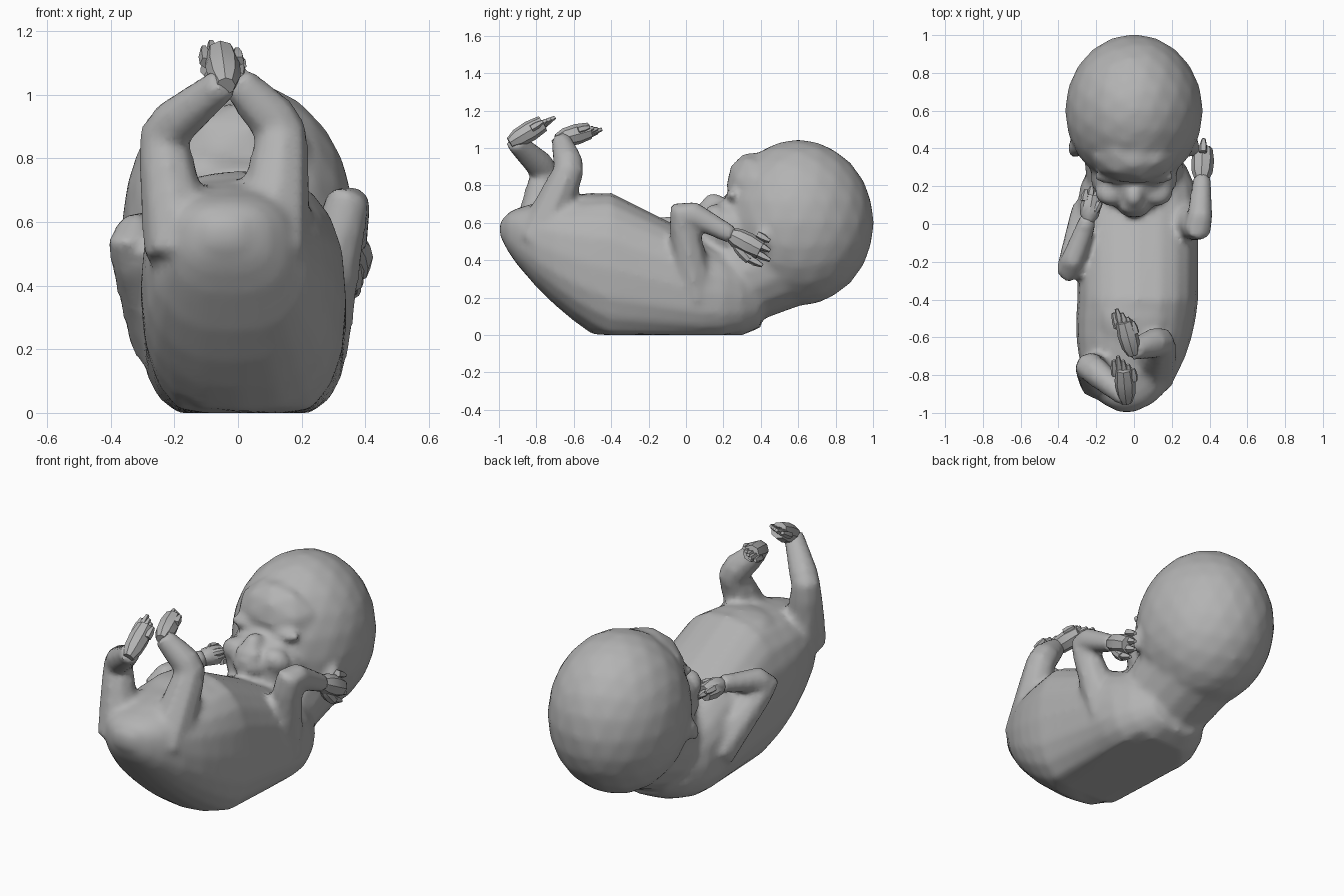
import bpy, bmesh, math
from mathutils import Vector, Matrix

cube = bpy.data.objects.get("Cube")
if cube:
    bpy.data.objects.remove(cube)

skin = bpy.data.materials.new("soft grey")
skin.use_nodes = True
grey = (0.45, 0.45, 0.45, 1)
skin.diffuse_color = grey
skin.node_tree.nodes["Principled BSDF"].inputs["Base Color"].default_value = grey


def finish(name, bm):
    bmesh.ops.recalc_face_normals(bm, faces=bm.faces)
    mesh = bpy.data.meshes.new(name)
    bm.to_mesh(mesh)
    bm.free()
    mesh.materials.append(skin)
    part = bpy.data.objects.new(name, mesh)
    bpy.context.collection.objects.link(part)
    bpy.ops.object.select_all(action="DESELECT")
    part.select_set(True)
    bpy.context.view_layer.objects.active = part
    bpy.ops.object.shade_smooth_by_angle(angle=math.radians(40))
    return part


def bridge_rings(bm, rings):
    loops = [[bm.verts.new(point) for point in ring] for ring in rings]
    for near, far in zip(loops, loops[1:]):
        for i in range(len(near)):
            bm.faces.new((near[i - 1], near[i], far[i], far[i - 1]))
    bm.faces.new(loops[0])
    bm.faces.new(loops[-1])


def add_tube(bm, points, radii, sides=8):
    rings = []
    across = None
    for i, point in enumerate(points):
        along = (points[min(i + 1, len(points) - 1)] - points[max(i - 1, 0)]).normalized()
        across = across or along.orthogonal()
        across = (across - along * across.dot(along)).normalized()
        other = along.cross(across)
        angles = [math.tau * k / sides for k in range(sides)]
        rings.append([point + radii[i] * (across * math.cos(a) + other * math.sin(a))
                      for a in angles])
    bridge_rings(bm, rings)


def add_lump(bm, centre, size, tilt=0, detail=2):
    """Rounded ellipsoid, tilted about the x axis."""
    placing = Matrix.LocRotScale(Vector(centre), Matrix.Rotation(tilt, 3, "X"), Vector(size))
    bmesh.ops.create_icosphere(bm, subdivisions=detail, radius=1, matrix=placing)


def add_limb(bm, root, joint, end, thick, thin):
    """Bent limb: tapers from root to end, rounded at the joint."""
    root, joint, end = Vector(root), Vector(joint), Vector(end)
    upper = [root.lerp(joint, f) for f in (0, 0.4, 0.8)]
    bend = joint.lerp((root + end) / 2, 0.05)
    lower = [joint.lerp(end, f) for f in (0.2, 0.5, 1)]
    middle = (thick + thin) / 2
    radii = [thick, (thick + middle) / 2, middle, middle * 0.9, middle * 0.9,
             middle * 0.8, thin]
    add_tube(bm, upper + [bend] + lower, radii)


def extremity(name, start, tip, spread, count, width):
    """Palm or sole, ending in a fan of small digits."""
    start, tip, spread = Vector(start), Vector(tip), Vector(spread)
    bm = bmesh.new()
    sole = [start.lerp(tip, f) for f in (-0.1, 0.1, 0.4, 0.7)]
    add_tube(bm, sole, [width * f for f in (0.6, 1, 1.1, 0.9)])
    for i in range(count):
        offset = spread * (i / (count - 1) - 0.5)
        stubby = 1 - 0.1 * abs(i - 1)
        path = [start.lerp(tip, f * stubby) + offset for f in (0.6, 0.8, 1)]
        add_tube(bm, path, [width * f for f in (0.4, 0.4, 0.2)], sides=5)
    finish(name, bm)


def torso_ring(y, sides=20):
    """Egg-shaped seat, sloping chest, then shoulders narrowing into the neck."""
    seat = max(0, (-0.4 - y) / 0.6)
    chest = max(0, y + 0.4)
    neck = max(0, y - 0.1)
    rise = (1 - seat ** 1.2) ** 0.75
    wide = 0.32 * (1 - seat ** 2.2) ** 0.5 - neck ** 2 * 1.5
    top = 0.55 + 0.21 * rise ** 0.4 - 0.5 * chest
    bottom = 0.55 - 0.6 * rise + neck ** 2
    middle = 0.02 - 0.06 * seat
    ring = []
    for k in range(sides):
        c, s = math.cos(math.tau * k / sides), math.sin(math.tau * k / sides)
        x = middle + wide * math.copysign(abs(c) ** 0.8, c)
        z = (top + bottom) / 2 + (top - bottom) / 2 * math.copysign(abs(s) ** 0.8, s)
        ring.append((x, y, max(z, 0)))
    return ring


# Torso lying on its back, with a low belly mound
body = bmesh.new()
stations = [-0.995, -0.95] + [-0.9 + i / 10 for i in range(14)]
bridge_rings(body, [torso_ring(y) for y in stations])
add_lump(body, (0, -0.5, 0.71), (0.18, 0.15, 0.05))

# Head, with the neck running down into the shoulders
add_lump(body, (0, 0.6, 0.6), (0.365, 0.405, 0.445), detail=3)
add_lump(body, (0, 0.4, 0.76), (0.25, 0.18, 0.23), 0.4)
add_tube(body, [Vector((0, 0.68, 0.5)), Vector((0, 0.2, 0.27))], [0.3, 0.25], sides=16)

# Face, looking forward and up
add_lump(body, (0, 0.26, 0.55), (0.24, 0.19, 0.2), 0.4)
add_lump(body, (0, 0.1, 0.6), (0.1, 0.07, 0.06))
add_lump(body, (0, 0.14, 0.71), (0.05, 0.06, 0.05), 0.5)
add_lump(body, (0, 0.08, 0.68), (0.08, 0.03, 0.02), 0.6)
add_lump(body, (0, 0.06, 0.64), (0.06, 0.03, 0.02), 0.6)
for side in (1, -1):
    add_lump(body, (side * 0.12, 0.17, 0.62), (0.09, 0.07, 0.09), 0.6)
    add_lump(body, (side * 0.12, 0.25, 0.75), (0.1, 0.04, 0.03), 0.3)
    add_lump(body, (side * 0.32, 0.4, 0.5), (0.03, 0.04, 0.08), -0.5)

# Arms: the left folded beside the head, the right held near the chin
left_wrist, right_wrist = (0.36, 0.25, 0.53), (-0.24, 0.03, 0.6)
add_limb(body, (0.24, 0.06, 0.2), (0.345, -0.03, 0.68), left_wrist, 0.11, 0.05)
add_limb(body, (-0.24, 0.06, 0.22), (-0.35, -0.26, 0.55), right_wrist, 0.1, 0.05)

# Legs: both knees raised, the right shin crossing inwards
left_ankle, right_ankle = (-0.01, -0.67, 1.05), (-0.04, -0.92, 1.04)
add_limb(body, (0.1, -0.79, 0.5), (0.14, -0.62, 0.89), left_ankle, 0.13, 0.055)
add_limb(body, (-0.18, -0.82, 0.5), (-0.24, -0.75, 0.88), right_ankle, 0.12, 0.055)

# Blend torso, head and limbs into one continuous skin
body_part = finish("body", body)
remesh = body_part.modifiers.new("blend", "REMESH")
remesh.mode = "VOXEL"
remesh.voxel_size = 0.02
remesh.use_smooth_shade = True
soften = body_part.modifiers.new("soften", "SMOOTH")
soften.factor = 0.5
soften.iterations = 4

# Hands and feet
extremity("left_hand", left_wrist, (0.37, 0.46, 0.42), (0, 0.06, 0.12), 4, 0.055)
extremity("left_thumb", (0.36, 0.27, 0.48), (0.37, 0.37, 0.37), (0, 0, 0.01), 2, 0.03)
extremity("right_hand", right_wrist, (-0.21, 0.2, 0.58), (0.08, 0, -0.06), 4, 0.05)
extremity("right_thumb", (-0.21, 0.06, 0.62), (-0.17, 0.14, 0.62), (0.01, 0, 0), 2, 0.02)
extremity("left_foot", left_ankle, (-0.07, -0.45, 1.11), (0.09, 0, 0.04), 5, 0.05)
extremity("right_foot", right_ankle, (-0.06, -0.7, 1.17), (0.1, 0, 0.02), 5, 0.05)
